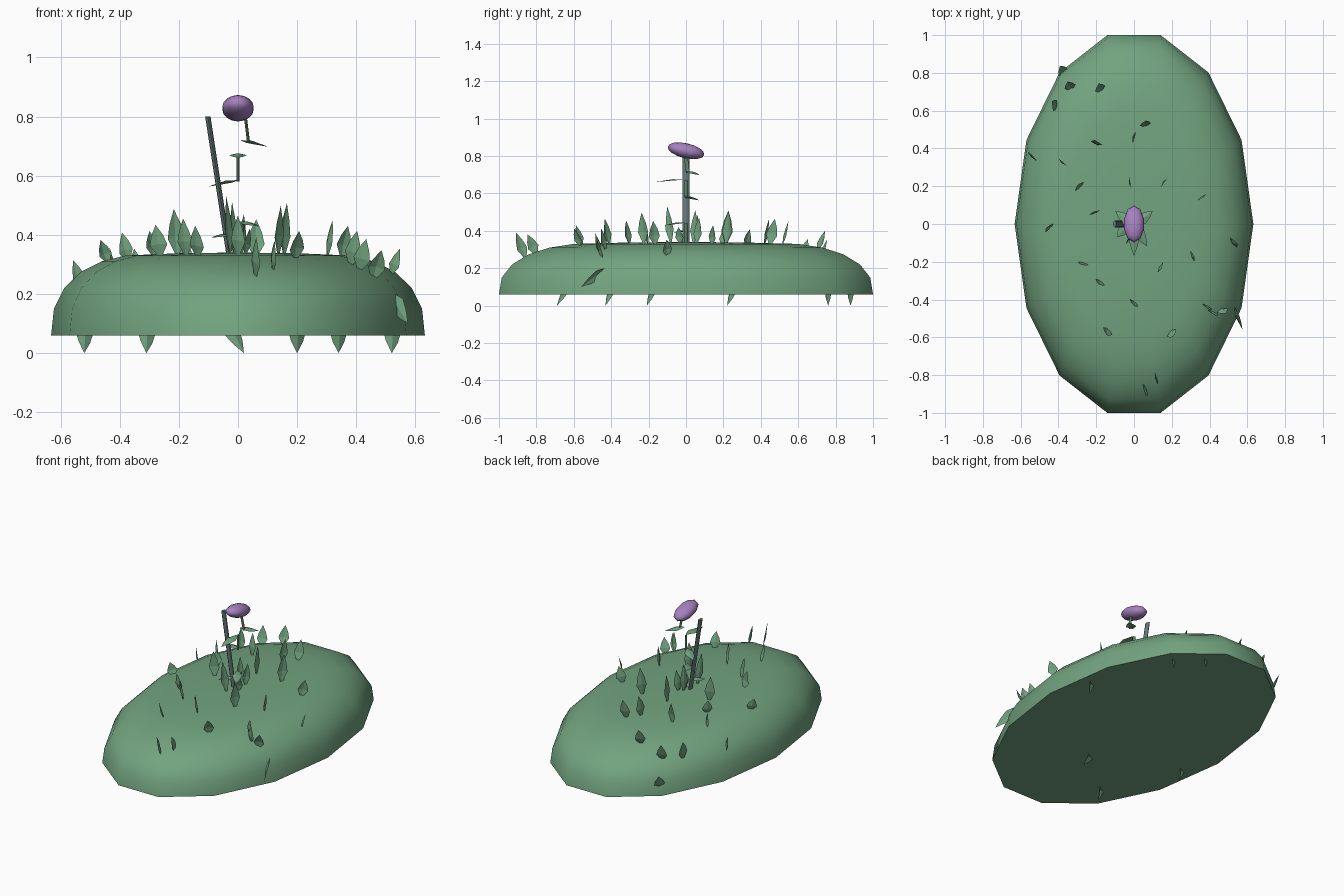
import bpy, bmesh, math, random
from mathutils import Vector, Matrix

if "Cube" in bpy.data.objects:
    bpy.data.objects.remove(bpy.data.objects["Cube"])

random.seed(4)


def material(name, rgb):
    m = bpy.data.materials.new(name)
    m.diffuse_color = (*rgb, 1)
    m.use_nodes = True
    m.node_tree.nodes["Principled BSDF"].inputs["Base Color"].default_value = m.diffuse_color
    return m


GREEN = material("leaf green", (0.17, 0.37, 0.215))
STEM = material("stem green", (0.12, 0.25, 0.15))
GREY = material("slate grey", (0.13, 0.19, 0.19))
PURPLE = material("lilac", (0.38, 0.22, 0.52))


def finish(bm, name, mat, angle=None):
    me = bpy.data.meshes.new(name)
    bm.to_mesh(me)
    bm.free()
    me.materials.append(mat)
    ob = bpy.data.objects.new(name, me)
    bpy.context.collection.objects.link(ob)
    if angle:
        bpy.ops.object.select_all(action='DESELECT')
        ob.select_set(True)
        bpy.context.view_layer.objects.active = ob
        bpy.ops.object.shade_smooth_by_angle(angle=math.radians(angle))
    return ob


# Mound: fourteen-sided oval dome with a flat underside
RX, RY, SIDES = 0.632, 1.026, 14
PROFILE = [(1, 0.06), (0.985, 0.15), (0.93, 0.22), (0.84, 0.275),
           (0.73, 0.31), (0.6, 0.33), (0.3, 0.338)]
bm = bmesh.new()
rings = []
for r, z in PROFILE:
    rings.append([bm.verts.new((RX * r * math.cos(math.tau * k / SIDES),
                                RY * r * math.sin(math.tau * k / SIDES), z))
                  for k in range(SIDES)])
top = bm.verts.new((0, 0, 0.34))
for k in range(SIDES):
    n = (k + 1) % SIDES
    for a, b in zip(rings, rings[1:]):
        bm.faces.new((a[k], a[n], b[n], b[k]))
    bm.faces.new((rings[-1][k], rings[-1][n], top))
bm.faces.new(rings[0][::-1])
finish(bm, "mound", GREEN, 50)


def mound_height(x, y):
    r = math.hypot(x / RX, y / RY)
    pts = PROFILE + [(0, 0.34)]
    for (r0, z0), (r1, z1) in zip(pts, pts[1:]):
        if r1 <= r <= r0:
            return z0 + (z1 - z0) * (r0 - r) / (r0 - r1)
    return 0.1


def add_leaf(bm, base, tip, width, side):
    """Pointed leaf, slightly folded along its middle."""
    base, tip = Vector(base), Vector(tip)
    axis = tip - base
    side = Vector(side)
    side = (side - axis * side.dot(axis) / axis.length_squared).normalized()
    fold = axis.cross(side).normalized() * width * 0.12
    p = [base, base + axis * 0.42 + fold, tip]
    mid = [bm.verts.new(v) for v in p]
    for s in (-1, 1):
        low = bm.verts.new(base + axis * 0.06 + side * s * width * 0.14)
        wide = bm.verts.new(base + axis * 0.38 + side * s * width * 0.5)
        high = bm.verts.new(base + axis * 0.68 + side * s * width * 0.33)
        loop = [mid[0], low, wide, mid[1]]
        upper = [mid[1], wide, high, mid[2]]
        for f in (loop, upper):
            bm.faces.new(f if s > 0 else f[::-1])


# Blades scattered over the mound: x, y, height
BLADES = [(-.38, .81, .09), (-.34, .73, .11), (-.42, .63, .12), (-.18, .72, .10),
          (.06, .53, .12), (0, .46, .13), (-.2, .43, .13), (-.38, .33, .09),
          (-.54, .36, .09), (-.29, .2, .08), (-.02, .22, .17), (.16, .22, .17),
          (.36, .14, .10), (-.21, .06, .15), (-.45, -.02, .07), (-.27, -.21, .10),
          (-.18, -.31, .12), (0, -.42, .13), (-.14, -.57, .10), (.2, -.58, .09),
          (.14, -.23, .16), (.31, -.17, .12), (.53, -.1, .08), (.39, -.44, .11),
          (.42, -.47, .10), (.47, -.46, .09), (.12, -.82, .10), (.06, -.88, .13)]
bm = bmesh.new()
for x, y, h in BLADES:
    lean = Vector((x, y, 0)) * 0.055
    z = mound_height(x, y)
    yaw = random.uniform(0, math.pi)
    add_leaf(bm, Vector((x, y, z - 0.01)) - lean * 0.5, Vector((x, y, z + h)) + lean * 0.6,
             0.062, (math.cos(yaw), 1.2 * math.sin(yaw), 0))
# upright blades around the stem
for x, y, z in [(-.04, -.1, .53), (-.02, .05, .51), (.02, .07, .47), (.04, -.04, .42)]:
    add_leaf(bm, (x * 0.6, y * 0.8, .33), (x, y, z), 0.05, (0.6, 1, 0))
# blade lying against the flank, and tips hanging below the rim
add_leaf(bm, (.52, -.42, .2), (.575, -.56, .10), 0.06, (0.2, 0.3, 1))
for x, y, dx, dy in [(-.31, -.62, 0, -.07), (-.52, -.16, 0, -.05), (.52, .27, 0, -.05),
                     (-.05, -.38, .07, -.05), (.34, .76, 0, 0), (.2, .88, 0, 0)]:
    add_leaf(bm, (x, y, .12), (x + dx, y + dy, 0), 0.07, (1, 0.6, 0))
finish(bm, "grass_blades", GREEN)


def rod(name, a, b, rx, ry, mat, sides=8):
    """Straight rod with oval ends."""
    bm = bmesh.new()
    ends = [[bm.verts.new((p[0] + rx * math.cos(math.tau * k / sides),
                           p[1] + ry * math.sin(math.tau * k / sides), p[2]))
             for k in range(sides)] for p in (a, b)]
    for k in range(sides):
        n = (k + 1) % sides
        bm.faces.new((ends[0][k], ends[0][n], ends[1][n], ends[1][k]))
    bm.faces.new(ends[0][::-1])
    bm.faces.new(ends[1])
    finish(bm, name, mat, 50)


# Leaning stake and the stem pieces
rod("stake", (-.03, 0, .33), (-.102, 0, .8), .009, .018, GREY)
rod("lower_stem", (0, 0, .33), (.02, 0, .44), .005, .01, STEM)
rod("middle_stem", (0, 0, .58), (0, 0, .67), .005, .01, STEM)
rod("upper_stem", (.036, .01, .71), (.026, 0, .79), .005, .01, STEM)

# Nearly level leaves along the stem
bm = bmesh.new()
for base, tip in [((0, 0, .675), (0, -.17, .66)), ((.01, .0, .72), (.1, .07, .698)),
                  ((0, -.01, .585), (-.1, .07, .563)), ((.0, 0, .445), (.07, -.12, .428)),
                  ((-.03, 0, .40), (-.09, -.07, .39))]:
    d = Vector(tip) - Vector(base)
    add_leaf(bm, base, tip, 0.06, (-d.y, d.x, 0))
finish(bm, "stem_leaves", GREEN)

# Flower head: tilted squashed ball
bm = bmesh.new()
bmesh.ops.create_uvsphere(bm, u_segments=10, v_segments=8, radius=1)
bm.transform(Matrix.Translation((0, 0, .828)) @ Matrix.Rotation(math.radians(-13), 4, 'X')
             @ Matrix.Diagonal((.055, .1, .04, 1)))
finish(bm, "flower_head", PURPLE, 60)
